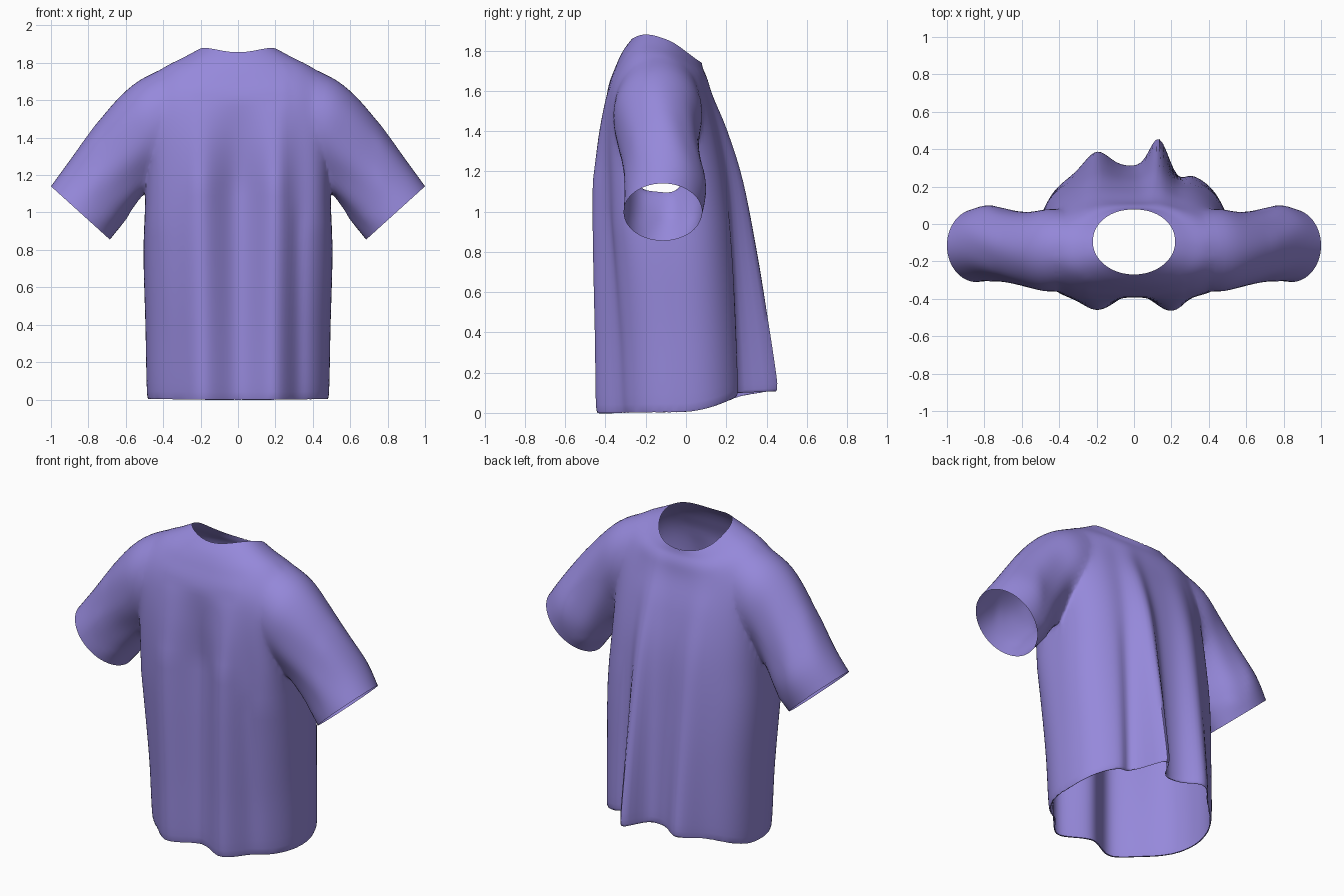
import bpy
import bmesh
from math import sin, cos, pi, exp
from mathutils import Vector

cube = bpy.data.objects.get("Cube")
if cube:
    bpy.data.objects.remove(cube, do_unlink=True)

fabric = bpy.data.materials.new("lilac fabric")
fabric.use_nodes = True
LILAC = (0.305, 0.25, 0.71, 1)
fabric.diffuse_color = LILAC
fabric.node_tree.nodes["Principled BSDF"].inputs["Base Color"].default_value = LILAC


def spline_rows(rows, steps):
    """Pass a smooth curve through rows of numbers."""
    rows = [Vector(r) for r in rows]
    result = []
    for i in range(len(rows) - 1):
        a, b = rows[max(i - 1, 0)], rows[i]
        c, d = rows[i + 1], rows[min(i + 2, len(rows) - 1)]
        for k in range(steps):
            t = k / steps
            m, n = (c - a) / 2, (d - b) / 2
            result.append(b + m * t + (3 * (c - b) - 2 * m - n) * t ** 2
                          + (2 * (b - c) + m + n) * t ** 3)
    return result + [rows[-1]]


def loft(name, rings):
    """Skin closed rings into a solid; the end caps get slot 1."""
    bm = bmesh.new()
    loops = [[bm.verts.new(p) for p in ring] for ring in rings]
    count = len(loops[0])
    for low, high in zip(loops, loops[1:]):
        for i in range(count):
            j = (i + 1) % count
            bm.faces.new((low[i], low[j], high[j], high[i]))
    for loop in (loops[0], loops[-1]):
        hub = bm.verts.new(sum((v.co for v in loop), Vector()) / count)
        for i in range(count):
            bm.faces.new((loop[i], loop[(i + 1) % count], hub)).material_index = 1
    bmesh.ops.recalc_face_normals(bm, faces=bm.faces)
    mesh = bpy.data.meshes.new(name)
    bm.to_mesh(mesh)
    bm.free()
    mesh.materials.append(fabric)
    mesh.materials.append(fabric)
    obj = bpy.data.objects.new(name, mesh)
    bpy.context.collection.objects.link(obj)
    return obj


# Hanging folds: position across, depth, width
FRONT_FOLDS = [(-0.2, 0.055, 0.1), (0.2, 0.06, 0.09), (0, -0.04, 0.09),
               (0.32, -0.02, 0.05)]
BACK_FOLDS = [(-0.2, 0.09, 0.09), (0.13, 0.15, 0.065), (0.24, -0.04, 0.05)]

# Body rings: front, side and back height, half width, front and back depth, squareness
BODY = [
    (0.0, 0.005, 0.11, 0.475, -0.395, 0.30, 0.1),
    (0.04, 0.045, 0.15, 0.487, -0.41, 0.31, 0.1),
    (0.4, 0.4, 0.45, 0.495, -0.41, 0.295, 0.2),
    (0.8, 0.8, 0.8, 0.505, -0.41, 0.27, 0.5),
    (1.15, 1.15, 1.15, 0.49, -0.405, 0.235, 1.2),
    (1.4, 1.45, 1.4, 0.48, -0.405, 0.18, 1.2),
    (1.6, 1.65, 1.57, 0.47, -0.39, 0.125, 0.7),
    (1.72, 1.762, 1.66, 0.41, -0.35, 0.105, 0.3),
    (1.8, 1.812, 1.71, 0.31, -0.312, 0.085, 0.1),
    (1.857, 1.855, 1.74, 0.22, -0.27, 0.078, 0),
]


def body_ring(row, count=160):
    zf, zs, zb, w, yf, yb, square = row
    middle, half = (yf + yb) / 2, (yb - yf) / 2
    tilt = 0.36 * max(0, zs - 1.68)
    ring = []
    for i in range(count):
        a = 2 * pi * i / count
        c, s = cos(a), sin(a)
        front = s < 0
        n = 2 + (2 * square if front else 0.6 * min(1, 4 * (1.9 - zs)))
        r = (abs(c) ** n + abs(s) ** n) ** (-1 / n)
        x, across = w * r * c, r * s
        z = zs + ((zf if front else zb) - zs) * min(1, across ** 2)
        z -= tilt * across * (1 - across ** 2)
        fade = (1.6 - z) / 0.45 if front else 1.1 - z / 1.55
        fade = max(0, min(1, fade)) * min(1, 2 * abs(s))
        push = sum(d * exp(-((x - p) / f) ** 2)
                   for p, d, f in (FRONT_FOLDS if front else BACK_FOLDS))
        y = middle + half * across + push * fade * (-1 if front else 1)
        ring.append(Vector((x, y, z)))
    return ring


shirt = loft("shirt", [body_ring(r) for r in spline_rows(BODY, 5)])

# Sleeve rings: top x and z, underside x and z, front and back depth, wrinkle
SLEEVE = [
    (1.0, 1.14, 0.685, 0.855, -0.31, 0.08, 0),
    (0.91, 1.265, 0.61, 0.955, -0.305, 0.1, 0.02),
    (0.79, 1.43, 0.53, 1.065, -0.315, 0.075, 0.04),
    (0.65, 1.605, 0.45, 1.16, -0.345, 0.065, 0.03),
    (0.5, 1.73, 0.36, 1.28, -0.365, 0.085, 0),
    (0.3, 1.795, 0.22, 1.45, -0.28, 0.03, 0),
]


def sleeve_ring(row, side, count=56):
    tx, tz, ux, uz, yf, yb, wrinkle = row
    ring = []
    for i in range(count):
        a = 2 * pi * i / count
        swell = 1 + wrinkle * sin(7 * a + 9 * tz) * (0.6 - 0.4 * cos(a))
        k, m = cos(a) * swell / 2, sin(a) * swell / 2
        ring.append(Vector((side * ((tx + ux) / 2 + (tx - ux) * k),
                            (yf + yb) / 2 + (yb - yf) * m,
                            (tz + uz) / 2 + (tz - uz) * k)))
    return ring


# Join both sleeves to the body
bpy.context.view_layer.objects.active = shirt
for side, name in ((1, "left_sleeve"), (-1, "right_sleeve")):
    sleeve = loft(name, [sleeve_ring(r, side) for r in spline_rows(SLEEVE, 5)])
    sleeve.hide_render = True
    union = shirt.modifiers.new(name, "BOOLEAN")
    union.operation = "UNION"
    union.solver = "EXACT"
    union.object = sleeve
    bpy.ops.object.modifier_apply(modifier=union.name)
    bpy.data.objects.remove(sleeve, do_unlink=True)

# Open the neck, hem and cuffs, then soften the armhole seams
bm = bmesh.new()
bm.from_mesh(shirt.data)
caps = [f for f in bm.faces if f.material_index == 1]
bmesh.ops.delete(bm, geom=caps, context="FACES")
bmesh.ops.remove_doubles(bm, verts=bm.verts, dist=0.004)
bmesh.ops.triangulate(bm, faces=[f for f in bm.faces if len(f.verts) > 4])
seam = [v for v in bm.verts if not v.is_boundary
        and 0.26 < abs(v.co.x) < 0.75 and v.co.z > 0.98]
for _ in range(8):
    bmesh.ops.smooth_vert(bm, verts=seam, factor=0.5,
                          use_axis_x=True, use_axis_y=True, use_axis_z=True)
bm.to_mesh(shirt.data)
bm.free()
shirt.data.materials.pop(index=1)

# Smooth cloth shading
bpy.ops.object.select_all(action="DESELECT")
shirt.select_set(True)
bpy.context.view_layer.objects.active = shirt
bpy.ops.object.shade_smooth_by_angle(angle=0.8)
